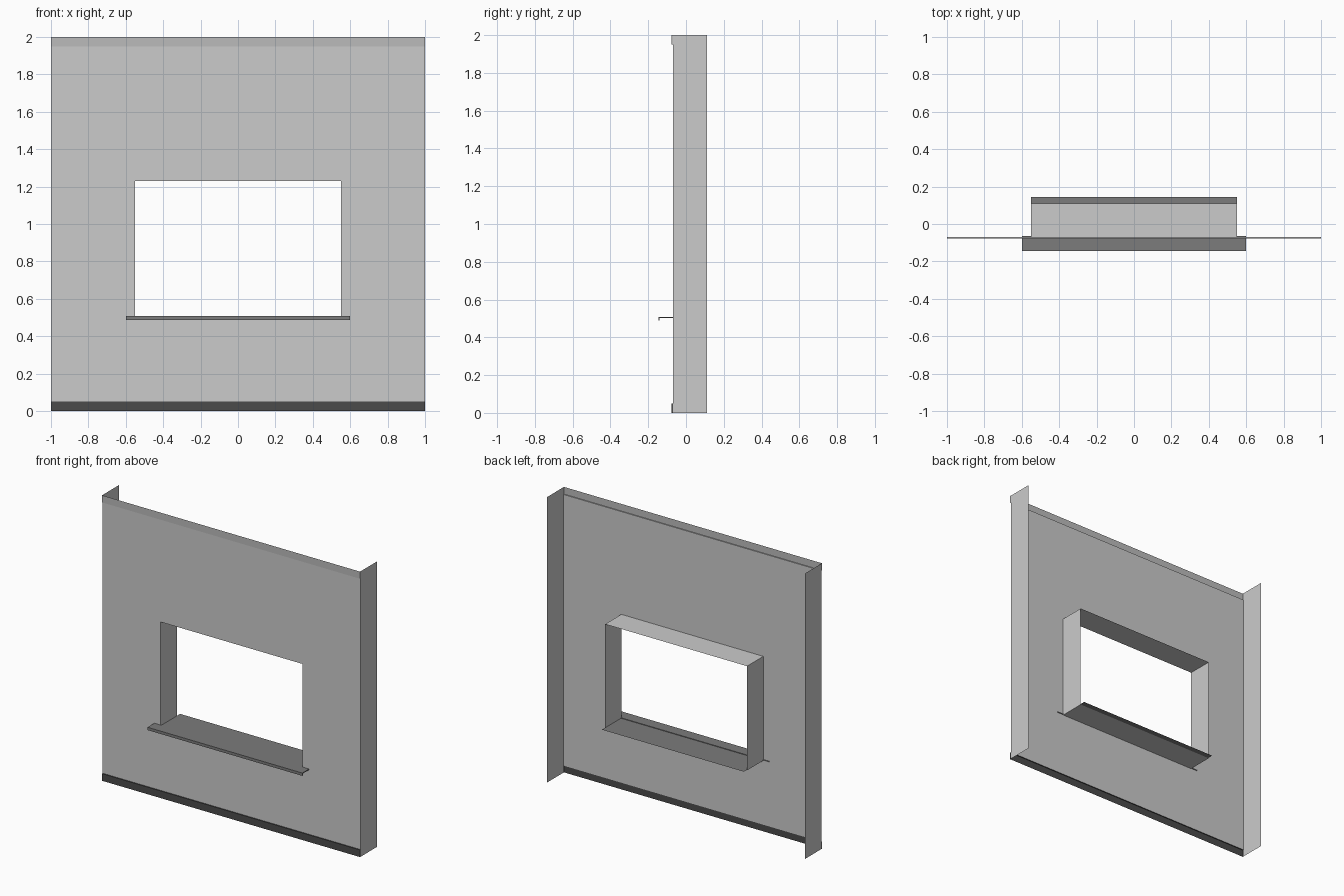
import bpy, bmesh

if "Cube" in bpy.data.objects:
    bpy.data.objects.remove(bpy.data.objects["Cube"])

WALL, BACK = -0.07, 0.11            # y of wall sheet and of the rear edges
X, Z0, Z1 = 0.55, 0.50, 1.23        # window opening


def sheet(name, quads, color=None):
    """Open surface made from quads (each a list of four points)."""
    bm = bmesh.new()
    for q in quads:
        bm.faces.new([bm.verts.new(p) for p in q])
    bmesh.ops.remove_doubles(bm, verts=bm.verts, dist=1e-5)
    me = bpy.data.meshes.new(name)
    bm.to_mesh(me)
    bm.free()
    ob = bpy.data.objects.new(name, me)
    bpy.context.collection.objects.link(ob)
    if color is not None:
        mat = bpy.data.materials.new(name + "_colour")
        mat.diffuse_color = (color, color, color, 1)
        mat.use_nodes = True
        mat.node_tree.nodes["Principled BSDF"].inputs["Base Color"].default_value = mat.diffuse_color
        me.materials.append(mat)
    return ob


def front_quad(x0, x1, z0, z1, y=WALL):
    return [(x0, y, z0), (x1, y, z0), (x1, y, z1), (x0, y, z1)]


def flat_quad(half, y0, y1, z):
    return [(-half, y0, z), (half, y0, z), (half, y1, z), (-half, y1, z)]


def side_quad(x, y0, y1, z0, z1):
    return [(x, y0, z0), (x, y1, z0), (x, y1, z1), (x, y0, z1)]


def extrude_profile(name, profile, half, color):
    """Closed y-z profile swept along x, with end caps."""
    bm = bmesh.new()
    face = bm.faces.new([bm.verts.new((-half, y, z)) for y, z in profile])
    out = bmesh.ops.extrude_face_region(bm, geom=[face])
    moved = [g for g in out["geom"] if isinstance(g, bmesh.types.BMVert)]
    bmesh.ops.translate(bm, verts=moved, vec=(2 * half, 0, 0))
    if len([f for f in bm.faces if abs(f.normal.x) > 0.9]) < 2:
        bm.faces.new([v for v in bm.verts if v.co.x < 0])
    bmesh.ops.recalc_face_normals(bm, faces=bm.faces)
    ob = sheet(name, [], color)
    bm.to_mesh(ob.data)
    bm.free()
    return ob


# wall front around the opening
B0, B1 = 0.05, 1.95
sheet("wall_front", [
    front_quad(-1, -X, B0, Z0), front_quad(-X, X, B0, Z0), front_quad(X, 1, B0, Z0),
    front_quad(-1, -X, Z0, Z1), front_quad(X, 1, Z0, Z1),
    front_quad(-1, -X, Z1, B1), front_quad(-X, X, Z1, B1), front_quad(X, 1, Z1, B1)])

# wall ends
for x, name in ((-1, "wall_end_left"), (1, "wall_end_right")):
    sheet(name, [side_quad(x, WALL, BACK, 0, 2)])

# window reveal, four sides
sheet("window_reveal", [
    side_quad(-X, WALL, BACK, Z0, Z1), side_quad(X, WALL, BACK, Z0, Z1),
    flat_quad(X, WALL, BACK, Z0), flat_quad(X, WALL, BACK, Z1)])

# trim bands, slightly proud of the wall, with a thin ledge and end returns
TRIM = WALL - 0.007
for name, z0, z1, ledge, col in (("baseboard", 0, B0, B0, 0.07),
                                 ("top_trim", B1, 2, B1, 0.5)):
    sheet(name, [front_quad(-1, 1, z0, z1, TRIM), flat_quad(1, TRIM, WALL, ledge),
                 side_quad(-1, TRIM, WALL, z0, z1), side_quad(1, TRIM, WALL, z0, z1)], col)

# outer sill with a drip lip, and inner sill board
extrude_profile("outer_sill", [(-0.145, 0.508), (-0.065, 0.508), (-0.065, 0.502),
                               (-0.139, 0.502), (-0.139, 0.488), (-0.145, 0.488)], 0.6, 0.2)
sheet("inner_sill", [flat_quad(X, -0.065, 0.145, 0.504)], 0.2)
